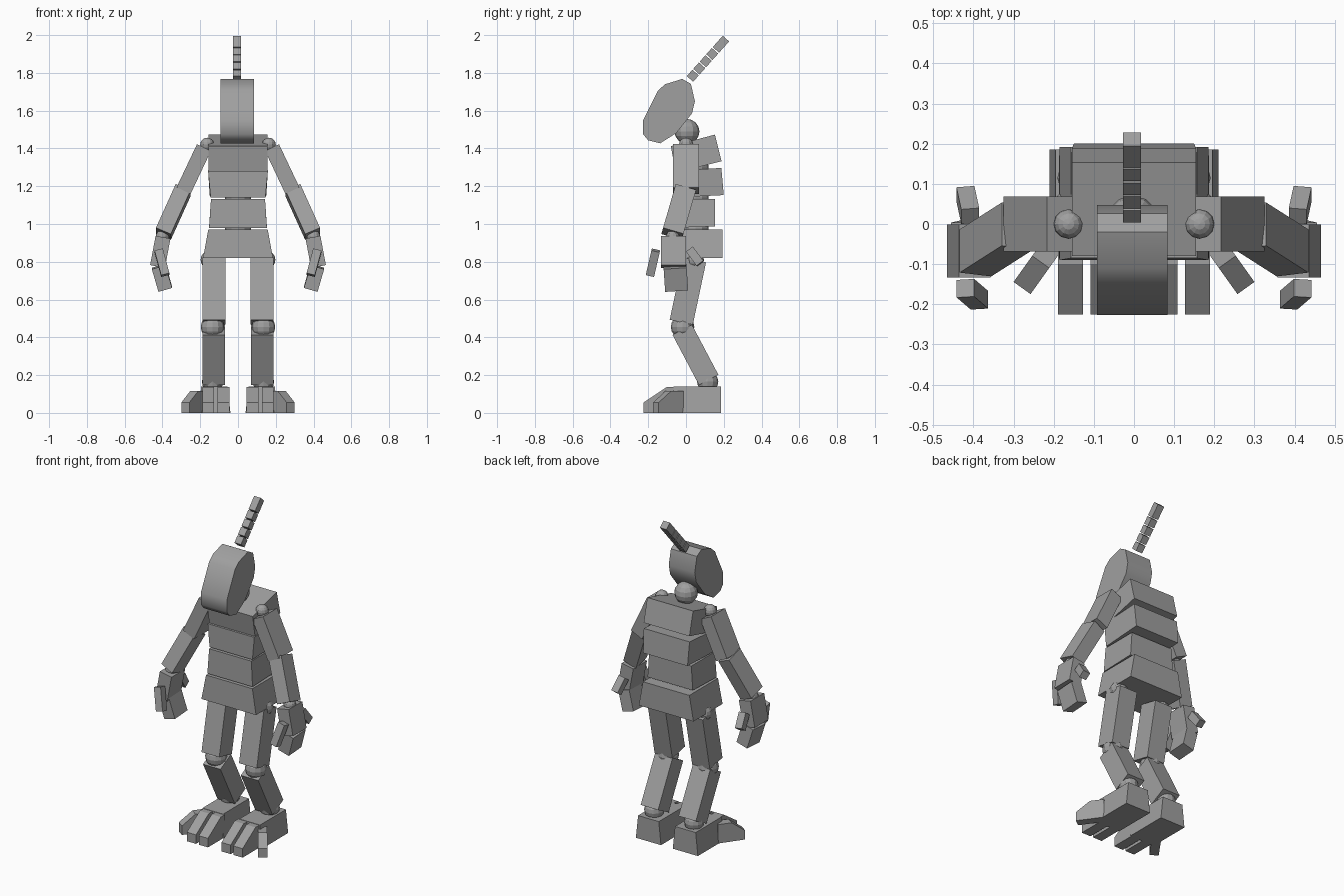
import bpy, bmesh
from mathutils import Vector, Matrix

cube = bpy.data.objects.get("Cube")
if cube:
    bpy.data.objects.remove(cube, do_unlink=True)

grey = bpy.data.materials.new("plain_grey")
grey.use_nodes = True
grey.diffuse_color = (0.35, 0.35, 0.35, 1)
grey.node_tree.nodes["Principled BSDF"].inputs["Base Color"].default_value = grey.diffuse_color


def finish(name, bm):
    bmesh.ops.recalc_face_normals(bm, faces=bm.faces)
    mesh = bpy.data.meshes.new(name)
    bm.to_mesh(mesh)
    bm.free()
    mesh.materials.append(grey)
    obj = bpy.data.objects.new(name, mesh)
    bpy.context.collection.objects.link(obj)
    return obj


def prism(name, profile, halves, x=0.0, matrix=None):
    """Side profile of (y, z) points spread across x, one half width per point."""
    bm = bmesh.new()
    rings = [[bm.verts.new((x + s * h, y, z)) for (y, z), h in zip(profile, halves)]
             for s in (-1, 1)]
    n = len(profile)
    for ring in rings:
        bm.faces.new(ring)
    for i in range(n):
        j = (i + 1) % n
        bm.faces.new((rings[0][i], rings[0][j], rings[1][j], rings[1][i]))
    if matrix:
        bm.transform(matrix)
    return finish(name, bm)


def limb(name, start, end, width, depth):
    """Square-ended block running from start to end."""
    p, q = Vector(start), Vector(end)
    along = (q - p).normalized()
    side = (Vector((1, 0, 0)) - along * along.x).normalized()
    back = along.cross(side)
    bm = bmesh.new()
    bmesh.ops.create_cube(bm, size=1)
    bmesh.ops.scale(bm, vec=(width, depth, (q - p).length), verts=bm.verts)
    turn = Matrix((side, back, along)).transposed().to_4x4()
    bm.transform(Matrix.Translation((p + q) / 2) @ turn)
    return finish(name, bm)


def ball(name, centre, radius):
    bm = bmesh.new()
    bmesh.ops.create_uvsphere(bm, u_segments=12, v_segments=8, radius=radius)
    bm.transform(Matrix.Translation(centre))
    return finish(name, bm)


# Head with a rounded side outline
head = prism("head", [(-.227, 1.55), (-.148, 1.707), (-.11, 1.74), (-.02, 1.768),
                      (.026, 1.742), (.047, 1.65), (.032, 1.586), (-.053, 1.48),
                      (-.137, 1.427), (-.2, 1.443), (-.227, 1.475)], [.088] * 11, -.004)
bpy.context.view_layer.objects.active = head
head.select_set(True)
bpy.ops.object.shade_smooth_by_angle(angle=0.8)
head.select_set(False)
ball("neck_joint", (-.004, .005, 1.49), .066)

# Segmented crest leaning back
base, tip = Vector((-.005, .021, 1.768)), Vector((-.005, .211, 1.981))
lean = (tip - base).normalized()
at = 0.0
for i, size in enumerate((.045, .045, .045, .045, .08)):
    limb(f"crest_segment_{i + 1}", base + lean * at, base + lean * (at + size), .044, .045)
    at += size + .0065

# Torso blocks, top to bottom
prism("chest", [(-.08, 1.412), (.153, 1.473), (.188, 1.332), (-.055, 1.272)], [.155] * 4)
prism("upper_waist", [(-.068, 1.28), (.187, 1.297), (.2, 1.153), (-.068, 1.14)],
      [.158, .155, .15, .145])
prism("lower_waist", [(-.075, 1.133), (.153, 1.133), (.153, .987), (-.078, .98)],
      [.143, .143, .153, .153])
prism("pelvis", [(-.085, .972), (.192, .972), (.192, .82), (-.09, .82)],
      [.157, .157, .185, .185])
for i, z in enumerate((1.3, 1.14, .98)):
    ball(f"spine_joint_{i + 1}", (0, .05, z), .07)

for label, s in (("left", 1), ("right", -1)):
    # Arm
    ball(f"{label}_shoulder_joint", (s * .163, 0, 1.42), .037)
    limb(f"{label}_upper_arm", (s * .18, 0, 1.405), (s * .288, 0, 1.177), .082, .136)
    ball(f"{label}_elbow_joint", (s * .29, 0, 1.175), .035)
    limb(f"{label}_forearm", (s * .29, -.005, 1.18), (s * .395, -.072, .948), .086, .112)
    ball(f"{label}_wrist_joint", (s * .4, -.07, .935), .035)
    limb(f"{label}_palm", (s * .397, -.067, .93), (s * .426, -.067, .775), .08, .132)
    limb(f"{label}_fingers", (s * .42, -.058, .775), (s * .385, -.05, .655), .075, .122)
    limb(f"{label}_front_thumb", (s * .42, -.16, .86), (s * .385, -.19, .73), .045, .045)
    limb(f"{label}_rear_thumb", (s * .408, .02, .865), (s * .42, .075, .79), .045, .045)

    # Leg
    ball(f"{label}_hip_joint", (s * .148, .045, .81), .05)
    limb(f"{label}_thigh", (s * .127, .045, .81), (s * .127, -.025, .48), .12, .125)
    ball(f"{label}_knee_joint", (s * .135, -.018, .455), .062)
    limb(f"{label}_shin", (s * .128, -.02, .44), (s * .128, .12, .175), .118, .116)
    ball(f"{label}_ankle_joint", (s * .135, .115, .165), .056)

    # Foot with two front toes and one splayed outer toe
    prism(f"{label}_foot", [(-.065, .14), (.185, .14), (.185, 0), (-.08, 0)],
          [.07, .07, .085, .085], s * .125)
    toe = [(-.225, 0), (-.225, .055), (-.1, .138), (-.06, .138), (-.06, 0)]
    for part, x in (("inner_toe", .077), ("outer_toe", .158)):
        prism(f"{label}_{part}", toe, [.031] * 5, s * x)
    splay = Matrix.Translation((s * .215, -.07, 0)) @ Matrix.Rotation(s * .62, 4, "Z")
    prism(f"{label}_side_toe", [(-.11, 0), (-.11, .055), (-.03, .115), (.05, .115), (.05, 0)],
          [.026] * 5, matrix=splay)
